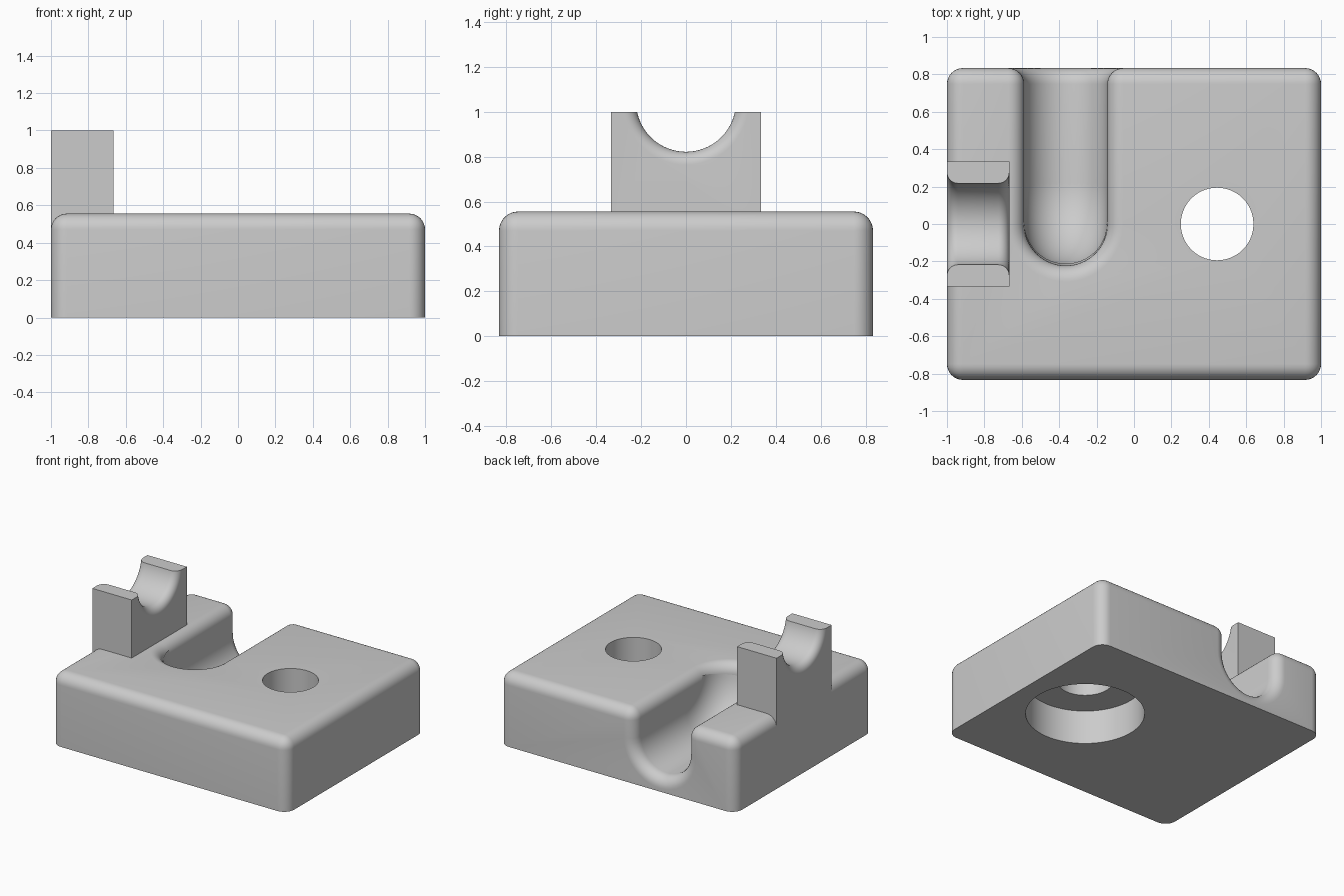
import bpy, bmesh
from math import sin, cos, pi

if "Cube" in bpy.data.objects:
    bpy.data.objects.remove(bpy.data.objects["Cube"])

U = 2 / 18                        # design unit
LENGTH, WIDTH, HEIGHT = 18 * U, 15 * U, 5 * U
EDGE = 0.085                      # edge rounding
R = 2 * U                         # channel and saddle radius
SLOT_X = -0.365
HOLE_X = 4 * U

grey = bpy.data.materials.new("light grey")
grey.use_nodes = True
grey.diffuse_color = (0.6, 0.6, 0.6, 1)
grey.node_tree.nodes["Principled BSDF"].inputs["Base Color"].default_value = grey.diffuse_color


def finish(bm, name):
    bmesh.ops.recalc_face_normals(bm, faces=bm.faces)
    mesh = bpy.data.meshes.new(name)
    bm.to_mesh(mesh)
    bm.free()
    mesh.materials.append(grey)
    ob = bpy.data.objects.new(name, mesh)
    bpy.context.collection.objects.link(ob)
    return ob


def box(name, low, high):
    bm = bmesh.new()
    bmesh.ops.create_cube(bm, size=1)
    for v in bm.verts:
        v.co = [h if c > 0 else l for c, l, h in zip(v.co, low, high)]
    return finish(bm, name)


def skin(bm, rows, closed=False):
    """Quads between neighbouring rows of points; returns the vertex rows."""
    rows = [[bm.verts.new(p) for p in row] for row in rows]
    pairs = list(zip(rows, rows[1:]))
    for a, b in pairs:
        n = len(a)
        for i in range(n if closed else n - 1):
            j = (i + 1) % n
            bm.faces.new((a[i], a[j], b[j], b[i]))
    return rows


def lathe(name, profile, place, steps=96):
    """Closed solid of revolution from (distance along axis, radius) pairs."""
    bm = bmesh.new()
    rows = skin(bm, [[place(d, r * cos(2 * pi * i / steps), r * sin(2 * pi * i / steps))
                      for i in range(steps)] for d, r in profile], closed=True)
    bm.faces.new(rows[0])
    bm.faces.new(rows[-1])
    return finish(bm, name)


def apply(ob, kind, **settings):
    mod = ob.modifiers.new(kind, kind)
    for key, value in settings.items():
        setattr(mod, key, value)
    bpy.context.view_layer.objects.active = ob
    bpy.ops.object.modifier_apply(modifier=mod.name)


def cut(ob, cutter):
    apply(ob, "BOOLEAN", operation="DIFFERENCE", solver="EXACT", object=cutter)
    bpy.data.objects.remove(cutter)


def smooth(ob):
    bpy.ops.object.select_all(action="DESELECT")
    ob.select_set(True)
    bpy.context.view_layer.objects.active = ob
    bpy.ops.object.shade_smooth_by_angle(angle=pi / 6)


# Round-bottomed slot, open to the back, with a rounded inner end
def slot_cutter(steps=32):
    side = [(R * sin(k * pi / 20), 3 * U - R * cos(k * pi / 20)) for k in range(11)]
    side.append((R, 1))
    turns = [(i * pi / steps, 0) for i in range(steps + 1)]
    stations = [(0, 1)] + turns + [(pi, 1)]
    bm = bmesh.new()
    rows = skin(bm, [[(SLOT_X + d * cos(a), y - d * sin(a), z) for d, z in side]
                     for a, y in stations])
    bm.faces.new([row[-1] for row in rows])
    bm.faces.new(rows[0] + rows[-1][:0:-1])
    bmesh.ops.remove_doubles(bm, verts=bm.verts, dist=0.0001)
    bmesh.ops.dissolve_degenerate(bm, edges=bm.edges, dist=0.0001)
    return finish(bm, "slot_cutter")


# Base block: slot first, then rounding, then a flat underside and the stepped hole
base = box("base_block", (-LENGTH / 2, -WIDTH / 2, -0.4), (LENGTH / 2, WIDTH / 2, HEIGHT))
cut(base, slot_cutter())
apply(base, "BEVEL", width=EDGE, segments=8, limit_method="ANGLE",
      angle_limit=pi / 5, use_clamp_overlap=False)
cut(base, box("underside_cutter", (-2, -2, -1), (2, 2, 0)))
cut(base, lathe("hole_cutter",
                [(-0.2, 0.414), (0.26, 0.414), (0.26, 0.194), (1, 0.194)],
                lambda d, a, b: (HOLE_X + a, b, d)))
smooth(base)

# Curved floor that sweeps the channel up to the top at its inner end
bm = bmesh.new()
bend = []
for i in range(21):
    t = i / 20 * 1.38
    row = []
    for k in range(33):
        p = (k / 32 - 0.5) * pi
        reach = R + R * cos(p)
        row.append((SLOT_X + R * sin(p), R - reach * sin(t), HEIGHT - reach * cos(t)))
    bend.append(row)
skin(bm, bend)
floor = finish(bm, "channel_bend")
if sum(f.normal.z for f in floor.data.polygons) < 0:
    floor.data.flip_normals()
smooth(floor)

# Upright post with a flared half-round saddle
X0, X1, FLARE = -LENGTH / 2, -LENGTH / 2 + 3 * U, 0.058
post = box("saddle_post", (X0, -3 * U, 0.46), (X1, 3 * U, 1))
lip = [(FLARE * (1 - sin(k * pi / 16)), R + FLARE * (1 - cos(k * pi / 16))) for k in range(9)]
saddle = [(X0 - 0.1, R + FLARE)] + [(X0 + d, r) for d, r in lip[::-1]]
saddle += [(X1 - d, r) for d, r in lip] + [(X1 + 0.1, R + FLARE)]
cut(post, lathe("saddle_cutter", saddle, lambda d, a, b: (d, a, 1.044 + b)))
smooth(post)
